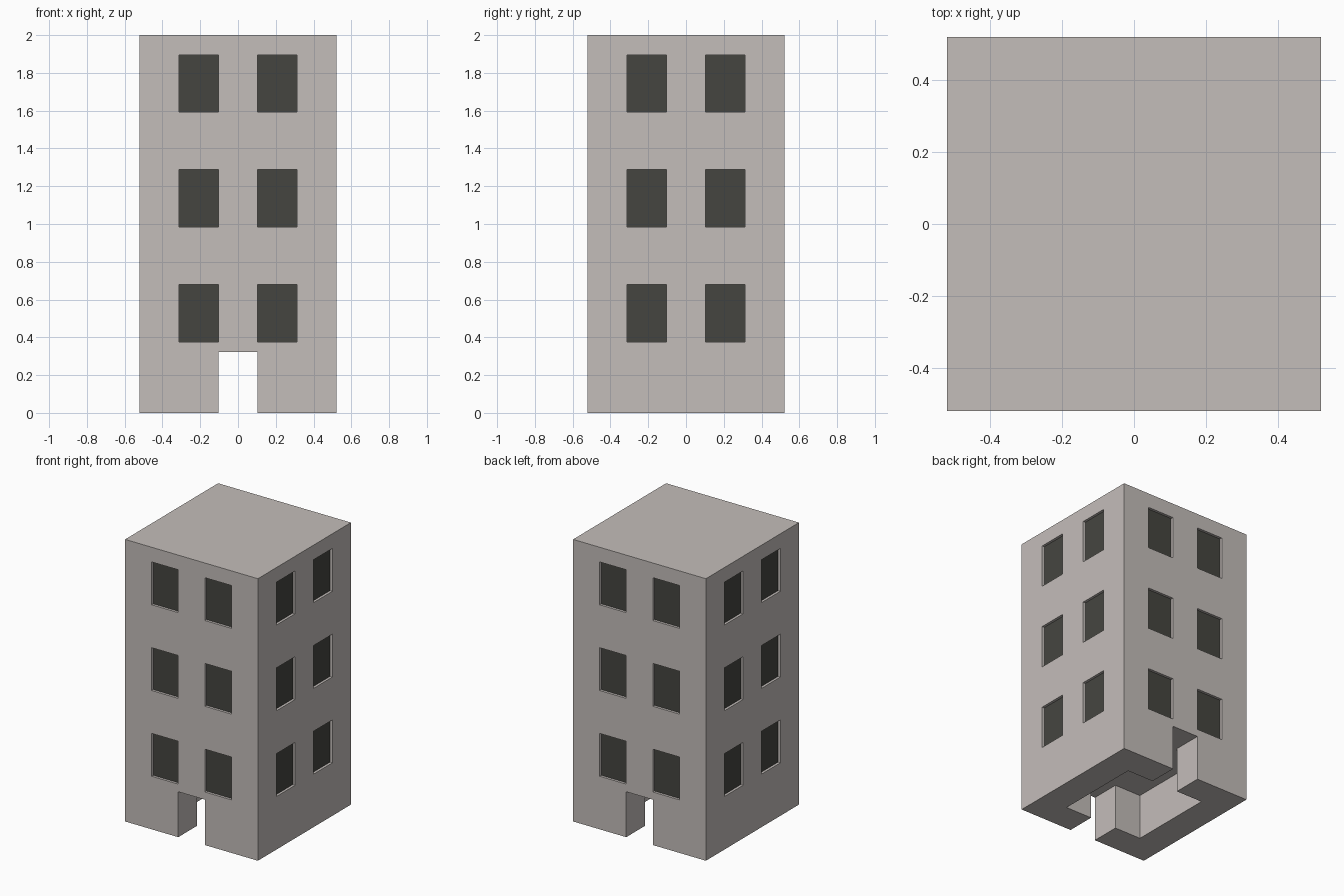
import bpy, bmesh
from mathutils import Matrix, Vector
from math import pi

if "Cube" in bpy.data.objects:
    bpy.data.objects.remove(bpy.data.objects["Cube"], do_unlink=True)

HALF, HEIGHT = 0.521, 2.0          # tower half width and height
ROOM, DOOR, DOOR_TOP = 0.3125, 0.104, 0.322
WIN_X, WIN_W, WIN_H = 0.2085, 0.208, 0.304
SILLS = [0.376 + 0.608 * i for i in range(3)]
RECESS, PANE = 0.022, 0.004


def material(name, rgb):
    mat = bpy.data.materials.new(name)
    mat.use_nodes = True
    mat.diffuse_color = (*rgb, 1)
    mat.node_tree.nodes["Principled BSDF"].inputs["Base Color"].default_value = (*rgb, 1)
    return mat


wall_paint = material("warm grey plaster", (0.55, 0.51, 0.49))
dark_glass = material("dark glass", (0.06, 0.06, 0.051))


def finish(bm, name, mat):
    bmesh.ops.recalc_face_normals(bm, faces=bm.faces)
    mesh = bpy.data.meshes.new(name)
    bm.to_mesh(mesh)
    bm.free()
    mesh.materials.append(mat)
    obj = bpy.data.objects.new(name, mesh)
    bpy.context.collection.objects.link(obj)
    return obj


def add_box(bm, center, size, turn=Matrix()):
    mat = turn @ Matrix.Translation(center) @ Matrix.Diagonal((*size, 1))
    bmesh.ops.create_cube(bm, size=1, matrix=mat)


def window_boxes(name, y, depth, mat):
    """Two columns of three boxes on each of the four sides."""
    bm = bmesh.new()
    for side in range(4):
        turn = Matrix.Rotation(side * pi / 2, 4, 'Z')
        for x in (-WIN_X, WIN_X):
            for sill in SILLS:
                add_box(bm, (x, y, sill + WIN_H / 2), (WIN_W, depth, WIN_H), turn)
    return finish(bm, name, mat)


def cut(target, cutter):
    mod = target.modifiers.new("cut", 'BOOLEAN')
    mod.operation, mod.solver, mod.object = 'DIFFERENCE', 'EXACT', cutter
    bpy.context.view_layer.objects.active = target
    bpy.ops.object.modifier_apply(modifier=mod.name)
    bpy.data.objects.remove(cutter, do_unlink=True)


# Tower block
bm = bmesh.new()
add_box(bm, (0, 0, HEIGHT / 2), (2 * HALF, 2 * HALF, HEIGHT))
tower = finish(bm, "tower_walls", wall_paint)

# Ground floor room with a doorway at front and back, open below
out = HALF + 0.1
quarter = [(DOOR, out), (DOOR, ROOM), (ROOM, ROOM)]
right = quarter + [(x, -y) for x, y in reversed(quarter)]
plan = right + [(-x, -y) for x, y in right]
bm = bmesh.new()
floor = bm.faces.new([bm.verts.new((x, y, -0.1)) for x, y in plan])
top = bmesh.ops.extrude_face_region(bm, geom=[floor])["geom"]
bmesh.ops.translate(bm, vec=Vector((0, 0, DOOR_TOP + 0.1)),
                    verts=[v for v in top if isinstance(v, bmesh.types.BMVert)])
cut(tower, finish(bm, "room_cutter", wall_paint))

# Window recesses and their panes
cut(tower, window_boxes("window_cutter", -HALF, 2 * RECESS, wall_paint))
window_boxes("window_panes", -HALF + RECESS - PANE / 2, PANE, dark_glass)
